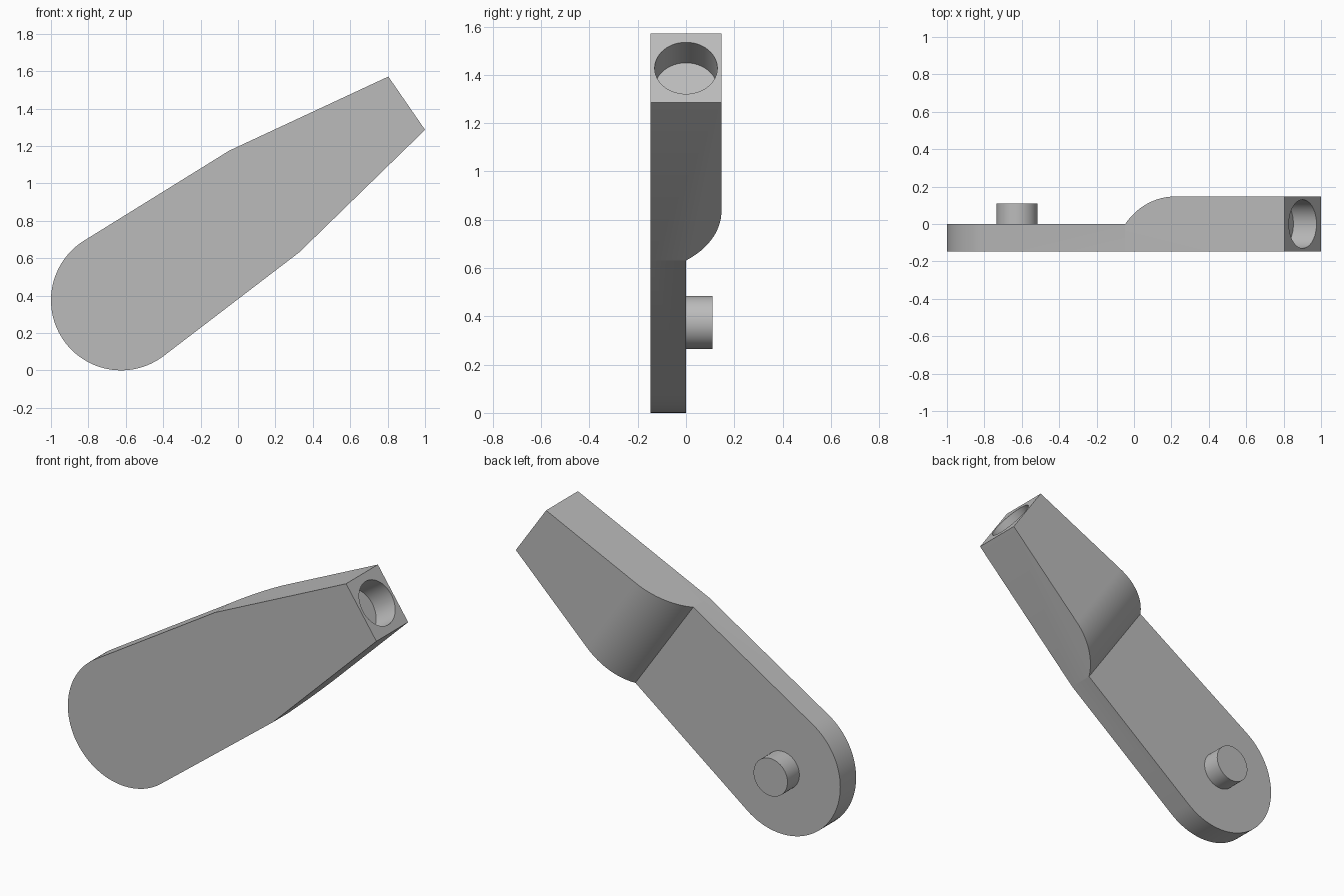
import bpy, bmesh
from math import sin, cos, pi, radians, asin
from mathutils import Matrix, Vector

if "Cube" in bpy.data.objects:
    bpy.data.objects.remove(bpy.data.objects["Cube"], do_unlink=True)

RADIUS, LENGTH, HALF = 0.375, 1.855, 0.147
STEP, RISE = 0.93, 0.29
# Arm is drawn along x, then tilted about the centre of its round end
PLACE = Matrix.Translation((RADIUS - 1, 0, RADIUS)) @ Matrix.Rotation(radians(-34.6), 4, 'Y')

grey = bpy.data.materials.new("mid grey")
grey.use_nodes = True
grey.diffuse_color = (0.5, 0.5, 0.5, 1)
grey.node_tree.nodes["Principled BSDF"].inputs["Base Color"].default_value = (0.5, 0.5, 0.5, 1)


def prism(name, points, offset):
    """Extrude a closed outline of 3D points by the offset vector."""
    bm = bmesh.new()
    face = bm.faces.new([bm.verts.new(p) for p in points])
    grown = bmesh.ops.extrude_face_region(bm, geom=[face], use_keep_orig=True)
    verts = [v for v in grown["geom"] if isinstance(v, bmesh.types.BMVert)]
    bmesh.ops.translate(bm, vec=Vector(offset), verts=verts)
    bmesh.ops.recalc_face_normals(bm, faces=bm.faces)
    bm.transform(PLACE)
    mesh = bpy.data.meshes.new(name)
    bm.to_mesh(mesh)
    bm.free()
    mesh.materials.append(grey)
    obj = bpy.data.objects.new(name, mesh)
    bpy.context.collection.objects.link(obj)
    return obj


def activate(obj):
    bpy.ops.object.select_all(action='DESELECT')
    obj.select_set(True)
    bpy.context.view_layer.objects.active = obj


def cut(obj, cutter):
    cutter.hide_render = True
    mod = obj.modifiers.new("cut", 'BOOLEAN')
    mod.operation, mod.solver, mod.object = 'DIFFERENCE', 'EXACT', cutter
    activate(obj)
    bpy.ops.object.modifier_apply(modifier=mod.name)
    bpy.data.objects.remove(cutter, do_unlink=True)


# Arm outline: round end, gentle taper to the step, stronger taper to the tip
lean = asin((RADIUS - 0.33) / STEP)
start, sweep, n = pi / 2 - lean, pi + 2 * lean, 48
outline = [(RADIUS * cos(start + sweep * i / n), -HALF, RADIUS * sin(start + sweep * i / n))
           for i in range(n + 1)]
outline += [(STEP, -HALF, -0.33), (LENGTH, -HALF, -0.173),
            (LENGTH, -HALF, 0.173), (STEP, -HALF, 0.33)]
arm = prism("arm", outline, (0, 2 * HALF, 0))

# Thin plate behind the round end, rising in a curved shoulder
bend = (RISE ** 2 + HALF ** 2) / (2 * HALF)
sweep = asin(RISE / bend)
shoulder = [(STEP + RISE - bend * sin(sweep * (1 - i / 20)), 0,) for i in range(21)]
shoulder = [(x, HALF - bend + bend * cos(sweep * (1 - i / 20)), -0.6)
            for i, (x, _) in enumerate(shoulder)]
relief = [(-0.6, 0, -0.6)] + shoulder + [(STEP + RISE, 0.4, -0.6), (-0.6, 0.4, -0.6)]
cut(arm, prism("relief_cutter", relief, (0, 0, 1.2)))

# Blind round socket in the tip
ring = [2 * pi * i / 48 for i in range(48)]
socket = [(LENGTH - 0.15, 0.13 * cos(a), 0.13 * sin(a)) for a in ring]
cut(arm, prism("socket_cutter", socket, (0.3, 0, 0)))

# Pin on the back of the round end
pin = prism("pivot_pin", [(0.11 * cos(a), -0.01, 0.11 * sin(a)) for a in ring], (0, 0.12, 0))

for obj in (arm, pin):
    activate(obj)
    bpy.ops.object.shade_smooth_by_angle(angle=radians(30))
